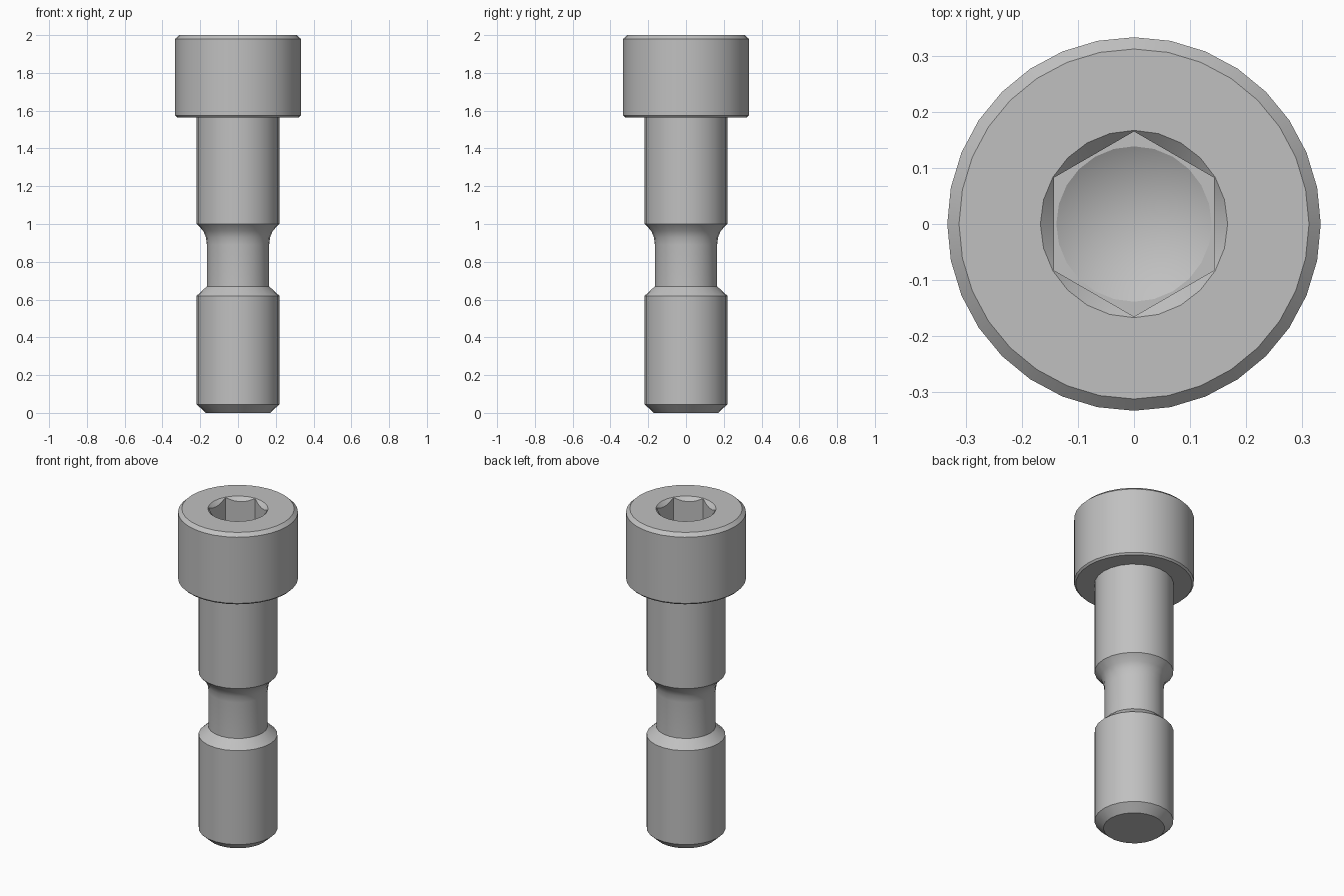
import bpy
import bmesh
from math import pi, sin, cos

cube = bpy.data.objects.get("Cube")
if cube:
    bpy.data.objects.remove(cube, do_unlink=True)

# Single steel grey
STEEL = (0.53, 0.53, 0.53, 1.0)
steel = bpy.data.materials.new("steel_grey")
steel.use_nodes = True
steel.diffuse_color = STEEL
steel.node_tree.nodes["Principled BSDF"].inputs["Base Color"].default_value = STEEL


def lathe(name, profile, sides, cap_top=True):
    """Turn (radius, height) points, listed bottom to top, around z."""
    bm = bmesh.new()
    rings = []
    for r, z in profile:
        if r == 0:
            rings.append([bm.verts.new((0, 0, z))] * sides)
        else:
            angles = [pi / 2 + 2 * pi * i / sides for i in range(sides)]
            rings.append([bm.verts.new((r * cos(a), r * sin(a), z)) for a in angles])
    for low, high in zip(rings, rings[1:]):
        for i in range(sides):
            j = (i + 1) % sides
            corners = [low[i], low[j], high[j], high[i]]
            bm.faces.new(list(dict.fromkeys(corners)))
    if profile[0][0] > 0:
        bm.faces.new(rings[0][::-1])
    if cap_top and profile[-1][0] > 0:
        bm.faces.new(rings[-1])
    bmesh.ops.recalc_face_normals(bm, faces=bm.faces)
    mesh = bpy.data.meshes.new(name)
    bm.to_mesh(mesh)
    bm.free()
    mesh.materials.append(steel)
    obj = bpy.data.objects.new(name, mesh)
    bpy.context.collection.objects.link(obj)
    return obj


def activate(obj):
    bpy.ops.object.select_all(action="DESELECT")
    obj.select_set(True)
    bpy.context.view_layer.objects.active = obj


def cut(obj, cutter):
    cutter.hide_render = True
    mod = obj.modifiers.new("cut", "BOOLEAN")
    mod.operation = "DIFFERENCE"
    mod.solver = "EXACT"
    mod.object = cutter
    activate(obj)
    bpy.ops.object.modifier_apply(modifier=mod.name)
    bpy.data.objects.remove(cutter, do_unlink=True)


# Cylindrical head with chamfered rims
head = lathe("screw_head", [(0.323, 1.565), (0.333, 1.575), (0.333, 1.98), (0.312, 2.0)], 32)

# Hexagonal socket, then its countersunk mouth and conical drill point
cut(head, lathe("socket_cutter", [(0.165, 1.8), (0.165, 2.1)], 6))
cut(head, lathe("drill_cutter", [(0, 1.72), (0.142, 1.802), (0.142, 1.975),
                                 (0.177, 2.01), (0, 2.01)], 24))

# Shank: chamfered tip, lower body, waisted neck with a fillet, upper body
shank = lathe("shank", [(0.17, 0), (0.219, 0.045), (0.219, 0.62), (0.165, 0.67),
                        (0.165, 0.89), (0.17, 0.93), (0.185, 0.965), (0.219, 1.0),
                        (0.219, 1.57)], 24, cap_top=False)

for part in (head, shank):
    activate(part)
    bpy.ops.object.shade_smooth_by_angle(angle=pi / 7)
